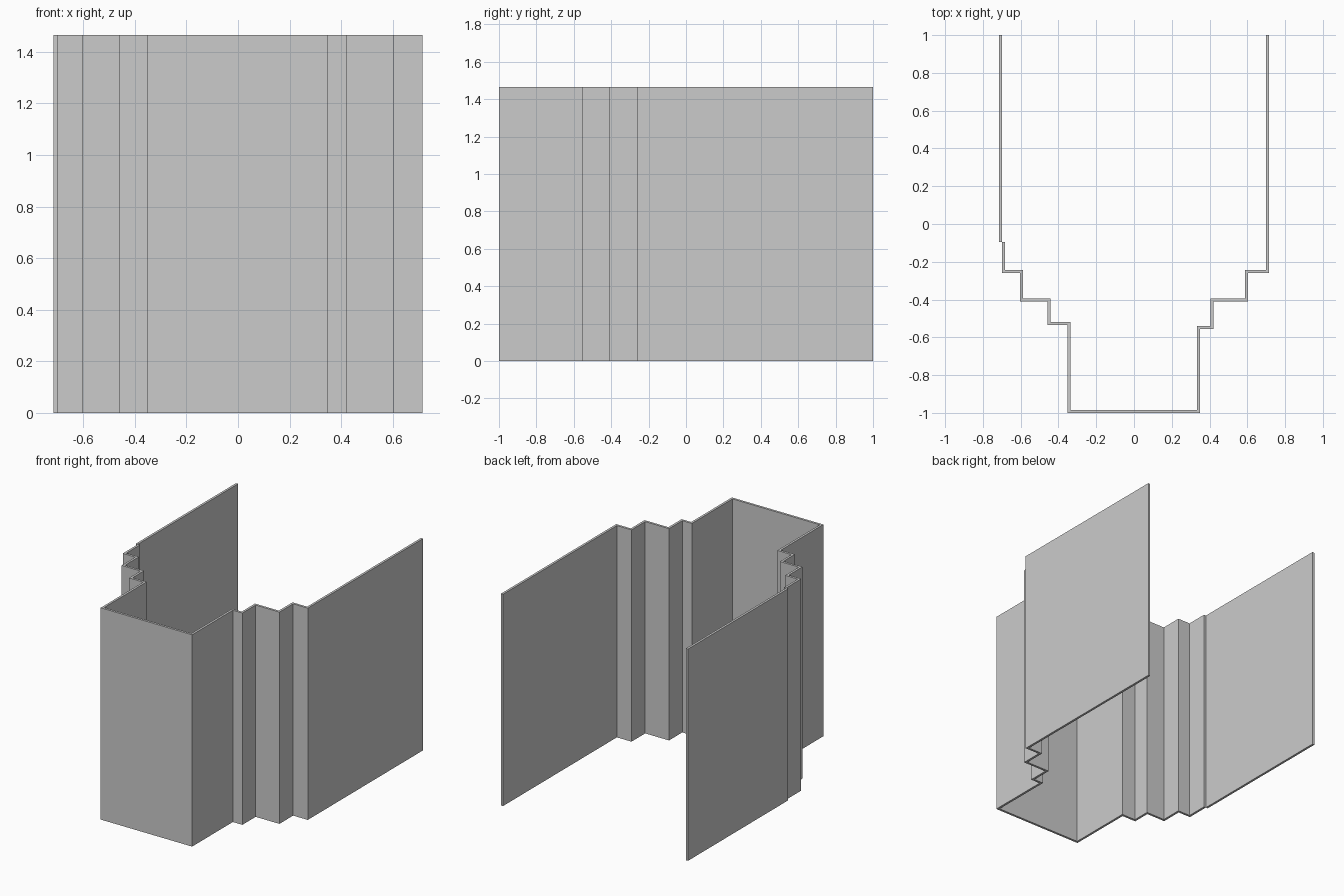
import bpy, bmesh
from mathutils import Vector

if "Cube" in bpy.data.objects:
    bpy.data.objects.remove(bpy.data.objects["Cube"])

HEIGHT = 1.465
THICK = 0.016


def offset_path(path, dist):
    """Mitred parallel copy of an open 2D path."""
    pts = [Vector(p) for p in path]
    normals = []
    for a, b in zip(pts, pts[1:]):
        d = (b - a).normalized()
        normals.append(Vector((-d.y, d.x)))
    out = []
    for i, p in enumerate(pts):
        n0 = normals[max(i - 1, 0)]
        n1 = normals[min(i, len(normals) - 1)]
        out.append(p + (n0 + n1) * (dist / (1 + n0.dot(n1))))
    return out


def wall(name, path):
    """Upright thin wall following a plan path."""
    left = offset_path(path, THICK / 2)
    right = offset_path(path, -THICK / 2)
    bm = bmesh.new()
    rows = []
    for l, r in zip(left, right):
        rows.append([bm.verts.new((p.x, p.y, z)) for p, z in
                     ((l, 0), (r, 0), (r, HEIGHT), (l, HEIGHT))])
    for a, b in zip(rows, rows[1:]):
        for i in range(4):
            j = (i + 1) % 4
            bm.faces.new((a[i], a[j], b[j], b[i]))
    bm.faces.new(rows[0])
    bm.faces.new(rows[-1])
    bmesh.ops.recalc_face_normals(bm, faces=bm.faces)
    mesh = bpy.data.meshes.new(name)
    bm.to_mesh(mesh)
    bm.free()
    obj = bpy.data.objects.new(name, mesh)
    bpy.context.collection.objects.link(obj)
    return obj


# Main wall: right side, right steps, front bay, left steps
wall("stepped_wall", [
    (0.708, 1.0), (0.708, -0.252), (0.596, -0.252), (0.596, -0.402),
    (0.414, -0.402), (0.414, -0.547), (0.341, -0.547), (0.341, -0.992),
    (-0.343, -0.992), (-0.343, -0.527), (-0.451, -0.527), (-0.451, -0.402),
    (-0.596, -0.402), (-0.596, -0.252), (-0.692, -0.252), (-0.692, -0.095),
])

# Left side wall, set slightly outside the steps
wall("left_side_wall", [(-0.708, -0.095), (-0.708, 1.0)])
